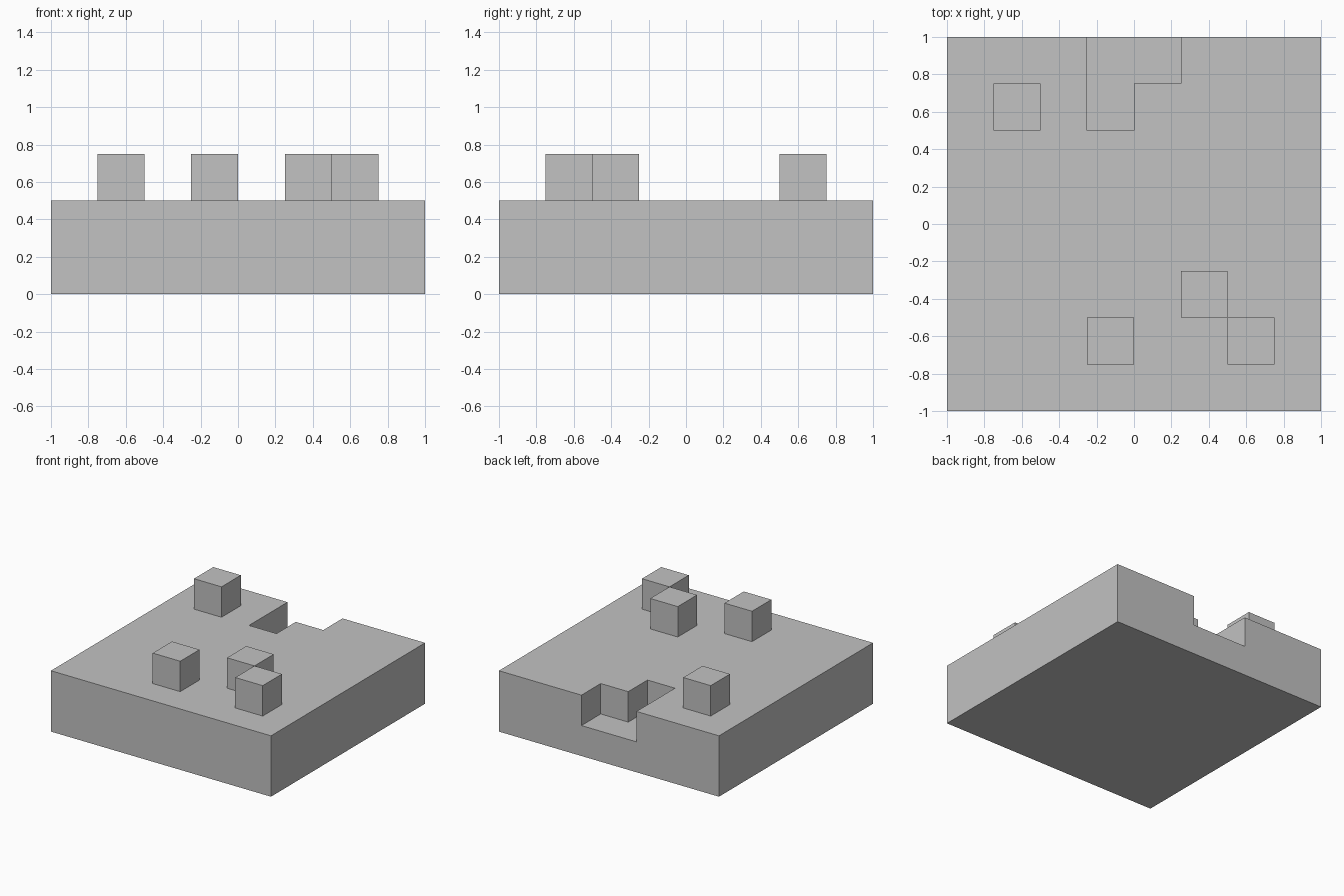
import bpy
import bmesh

if "Cube" in bpy.data.objects:
    bpy.data.objects.remove(bpy.data.objects["Cube"], do_unlink=True)

CELL = 0.25      # side of one block and depth of the notch
TOP = 0.5        # height of the slab

grey = bpy.data.materials.new("plain grey")
grey.use_nodes = True
grey.diffuse_color = (0.54, 0.54, 0.54, 1)
grey.node_tree.nodes["Principled BSDF"].inputs["Base Color"].default_value = grey.diffuse_color


def prism(name, outline, bottom, top):
    """Extrude a flat outline upwards into a closed solid."""
    bm = bmesh.new()
    base = bm.faces.new([bm.verts.new((x, y, bottom)) for x, y in outline])
    result = bmesh.ops.extrude_face_region(bm, geom=[base], use_keep_orig=True)
    for v in result["geom"]:
        if isinstance(v, bmesh.types.BMVert):
            v.co.z = top
    bmesh.ops.recalc_face_normals(bm, faces=bm.faces)
    mesh = bpy.data.meshes.new(name)
    bm.to_mesh(mesh)
    bm.free()
    mesh.materials.append(grey)
    obj = bpy.data.objects.new(name, mesh)
    bpy.context.collection.objects.link(obj)
    return obj


def square(x, y, size):
    """Outline of a square from its lower corner."""
    return [(x, y), (x + size, y), (x + size, y + size), (x, y + size)]


# Slab with an L-shaped notch cut into its back edge
slab = prism("slab", square(-1, -1, 2), 0, TOP)
notch = prism("notch_cutter",
              [(-CELL, 0.5), (0, 0.5), (0, 0.75), (CELL, 0.75), (CELL, 1.2), (-CELL, 1.2)],
              TOP - CELL, TOP + CELL)
notch.hide_render = True
cut = slab.modifiers.new("notch", "BOOLEAN")
cut.operation = "DIFFERENCE"
cut.solver = "EXACT"
cut.object = notch
bpy.context.view_layer.objects.active = slab
bpy.ops.object.modifier_apply(modifier=cut.name)
bpy.data.objects.remove(notch, do_unlink=True)

# Raised blocks on the slab
blocks = {
    "back_right_block": (-0.75, 0.5),
    "front_middle_block": (-0.25, -0.75),
    "inner_left_block": (0.25, -0.5),
    "front_left_block": (0.5, -0.75),
}
for name, (x, y) in blocks.items():
    prism(name, square(x, y, CELL), TOP, TOP + CELL)
